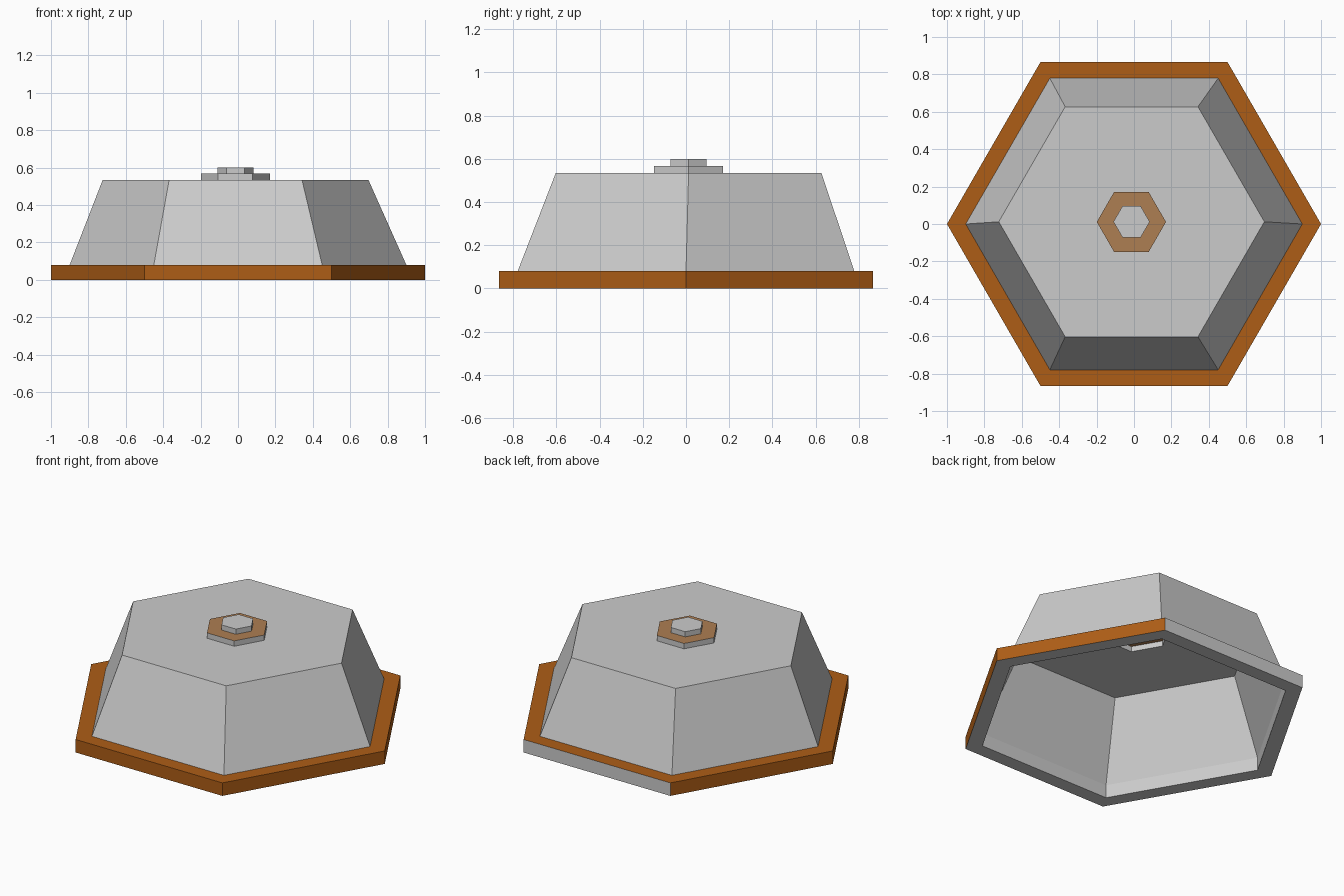
import bpy, bmesh
from math import cos, sin, pi

if "Cube" in bpy.data.objects:
    bpy.data.objects.remove(bpy.data.objects["Cube"])


def material(name, rgb):
    m = bpy.data.materials.new(name)
    m.diffuse_color = (*rgb, 1)
    m.use_nodes = True
    m.node_tree.nodes["Principled BSDF"].inputs["Base Color"].default_value = m.diffuse_color
    return m


def hex_loft(name, rings, mats=(), closed=False, cap=False):
    """Skin hexagon rings given as (radius, z, centre_x, centre_y)."""
    bm = bmesh.new()
    loops = [[bm.verts.new((cx + r * cos(i * pi / 3), cy + r * sin(i * pi / 3), z))
              for i in range(6)] for r, z, cx, cy in rings]
    pairs = list(zip(loops, loops[1:]))
    if closed:
        pairs.append((loops[-1], loops[0]))
    for a, b in pairs:
        for i in range(6):
            j = (i + 1) % 6
            bm.faces.new((a[i], a[j], b[j], b[i]))
    if cap:
        bm.faces.new(loops[-1])
    bm.normal_update()
    mesh = bpy.data.meshes.new(name)
    bm.to_mesh(mesh)
    bm.free()
    for m in mats:
        mesh.materials.append(m)
    obj = bpy.data.objects.new(name, mesh)
    bpy.context.collection.objects.link(obj)
    return obj


grey = material("grey", (0.8, 0.8, 0.8))
brown = material("brown", (0.42, 0.11, 0.008))
tan = material("tan", (0.42, 0.21, 0.085))

# Base rim: brown top and sides, except the plain back side
rim = hex_loft("base_rim", [(1, 0, 0, 0), (1, 0.08, 0, 0), (0.9, 0.08, 0, 0), (0.9, 0, 0, 0)],
               (grey, brown), closed=True)
for f in rim.data.polygons:
    outer_side = f.center.xy.length > 0.86 and abs(f.normal.z) < 0.1
    if f.normal.z > 0.9 or (outer_side and f.normal.y < 0.9 and f.normal.dot(f.center) > 0):
        f.material_index = 1

# Hollow tapered shell, top slightly off centre and open under the knob
hex_loft("shell", [(0.9, 0.08, 0, 0), (0.71, 0.535, -0.013, 0.012),
                   (0.185, 0.535, -0.014, 0.011)])

# Stepped hollow knob with a tan ledge
knob = hex_loft("top_knob", [(0.185, 0.535, -0.014, 0.011), (0.185, 0.568, -0.014, 0.011),
                             (0.097, 0.568, -0.013, 0.012), (0.097, 0.6, -0.013, 0.012)],
                (grey, tan), cap=True)
for f in knob.data.polygons:
    if f.normal.z > 0.9 and f.center.z < 0.59:
        f.material_index = 1
